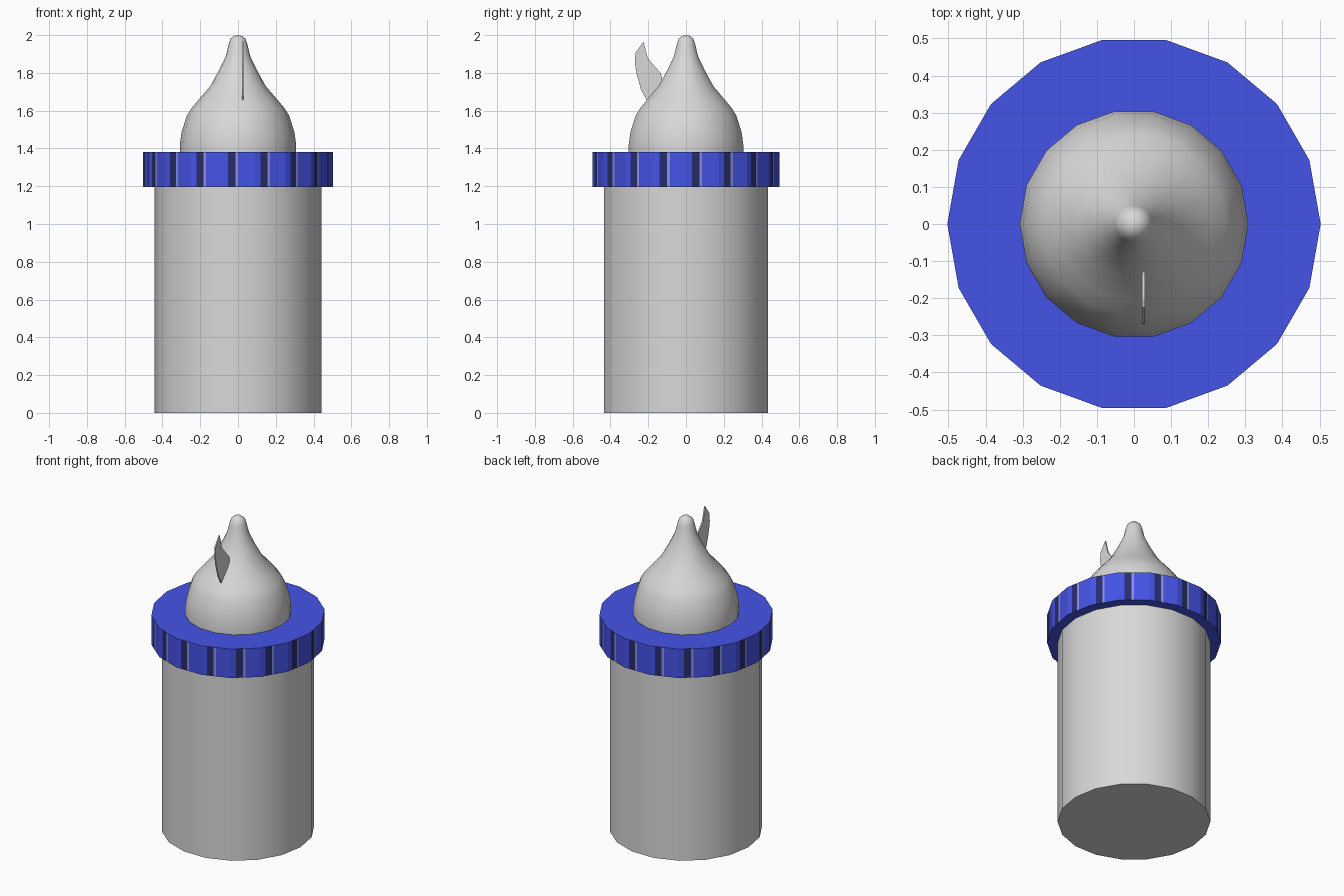
import bpy, bmesh, math
from mathutils import Vector

if "Cube" in bpy.data.objects:
    bpy.data.objects.remove(bpy.data.objects["Cube"])

SIDES = 18


def material(name, rgb):
    m = bpy.data.materials.new(name)
    m.diffuse_color = (*rgb, 1)
    m.use_nodes = True
    m.node_tree.nodes["Principled BSDF"].inputs["Base Color"].default_value = m.diffuse_color
    return m


GREY = material("pale grey", (0.69, 0.69, 0.69))
BLUE = material("blue", (0.06, 0.087, 0.8))
DARK = material("dark blue", (0.02, 0.025, 0.16))
LIGHT = material("light blue", (0.25, 0.28, 0.75))


def finish(name, bm, mats, angle=None):
    bmesh.ops.recalc_face_normals(bm, faces=bm.faces)
    me = bpy.data.meshes.new(name)
    bm.to_mesh(me)
    bm.free()
    for m in mats:
        me.materials.append(m)
    ob = bpy.data.objects.new(name, me)
    bpy.context.collection.objects.link(ob)
    if angle:
        bpy.ops.object.select_all(action='DESELECT')
        ob.select_set(True)
        bpy.context.view_layer.objects.active = ob
        bpy.ops.object.shade_smooth_by_angle(angle=math.radians(angle))
    return ob


def loft(bm, loops):
    """Skin a stack of closed loops; returns vertex rows and side faces."""
    rows = [[bm.verts.new(p) for p in loop] for loop in loops]
    sides = []
    for a, b in zip(rows, rows[1:]):
        n = len(a)
        for i in range(n):
            j = (i + 1) % n
            sides.append(bm.faces.new((a[i], a[j], b[j], b[i])))
    return rows, sides


def corner(r, i, z=0.0):
    a = math.tau * i / SIDES
    return Vector((r * math.cos(a), r * math.sin(a), z))


def circle(r, z):
    return [corner(r, i, z) for i in range(SIDES)]


# Bottle body: plain 18-sided cylinder
bm = bmesh.new()
rows, _ = loft(bm, [circle(0.442, 0), circle(0.442, 1.21)])
for row in rows:
    bm.faces.new(row)
finish("bottle_body", bm, [GREY], 30)


# Screw ring: 18 flat sides, each cut into a dark and a light painted stripe
CUTS = (0, 0.19, 0.42, 0.50)
STRIPE = (0, 1, 2, 0)


def ring_loop(z):
    return [corner(0.503, i, z).lerp(corner(0.503, i + 1, z), t)
            for i in range(SIDES) for t in CUTS]


bm = bmesh.new()
rows, sides = loft(bm, [ring_loop(1.195), ring_loop(1.38)])
for i, f in enumerate(sides):
    f.material_index = STRIPE[i % len(STRIPE)]
for row in rows:
    bm.faces.new(row)
finish("screw_ring", bm, [BLUE, DARK, LIGHT])

# Teat: turned profile with a rounded tip
profile = [(0.308, 1.37), (0.308, 1.42), (0.298, 1.49), (0.27, 1.575),
           (0.247, 1.612), (0.207, 1.66), (0.147, 1.73), (0.10, 1.815),
           (0.064, 1.89), (0.05, 1.95), (0.04, 1.98), (0.02, 1.996)]
bm = bmesh.new()
rows, _ = loft(bm, [circle(r, z) for r, z in profile])
tip = bm.verts.new((0, 0, 2.0))
for i in range(SIDES):
    bm.faces.new((rows[-1][i], rows[-1][(i + 1) % SIDES], tip))
bm.faces.new(rows[0])
finish("teat", bm, [GREY], 50)

# Leaf-shaped drip: thin plate standing in front of the teat
outline = [(-0.205, 1.65), (-0.238, 1.71), (-0.26, 1.79), (-0.27, 1.85),
           (-0.268, 1.905), (-0.225, 1.965), (-0.203, 1.88), (-0.175, 1.845),
           (-0.135, 1.80), (-0.126, 1.775), (-0.13, 1.74), (-0.165, 1.70)]
bm = bmesh.new()
rows, _ = loft(bm, [[(x, y, z) for y, z in outline] for x in (0.021, 0.029)])
for row in rows:
    bm.faces.new(row)
finish("drip_leaf", bm, [GREY])
